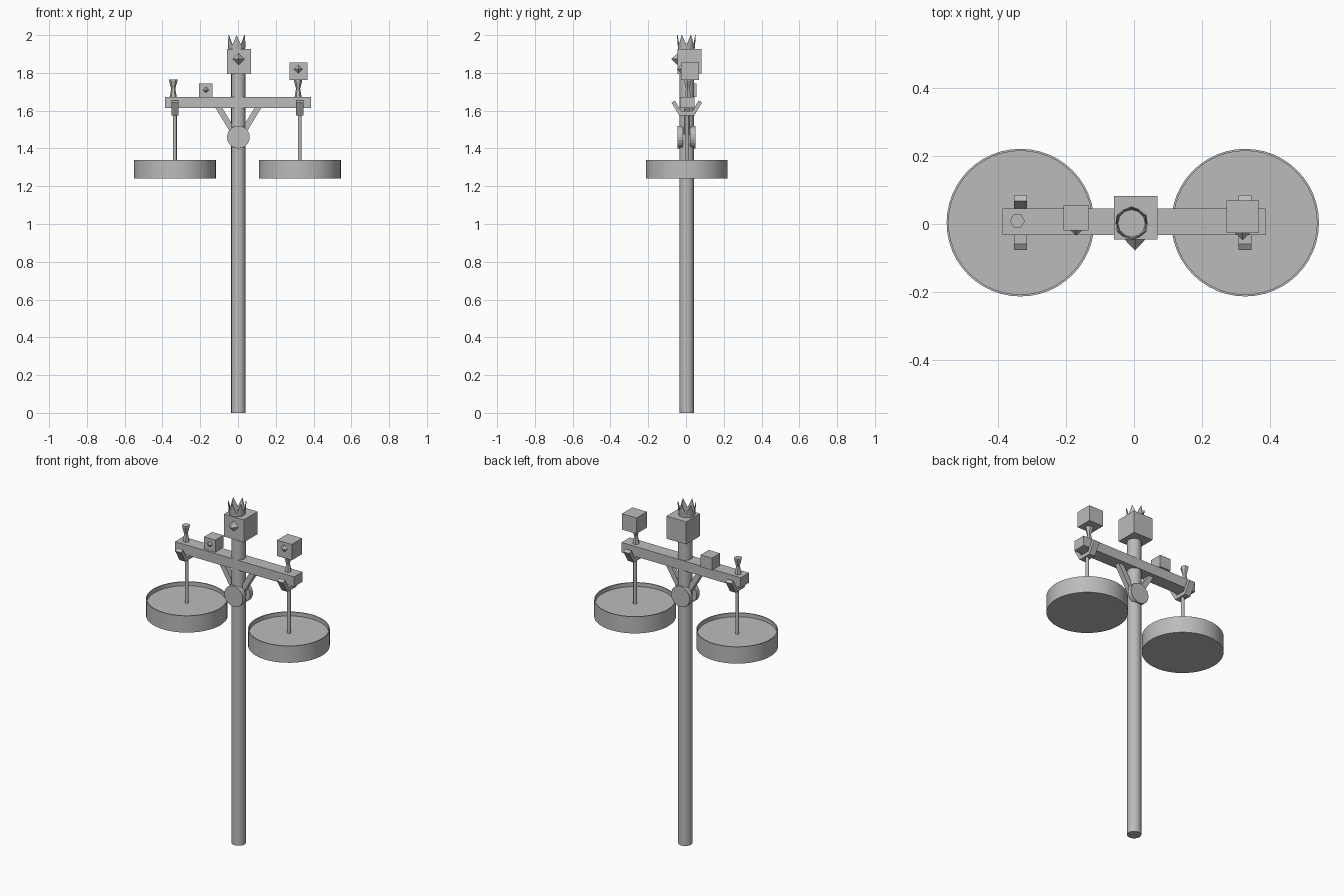
import bpy, bmesh, math
from mathutils import Vector

if "Cube" in bpy.data.objects:
    bpy.data.objects.remove(bpy.data.objects["Cube"])

grey = bpy.data.materials.new("plain grey")
grey.use_nodes = True
GREY = (0.5, 0.5, 0.5, 1)
grey.diffuse_color = GREY
grey.node_tree.nodes["Principled BSDF"].inputs["Base Color"].default_value = GREY


def finish(name, bm, smooth=False):
    bmesh.ops.recalc_face_normals(bm, faces=bm.faces)
    mesh = bpy.data.meshes.new(name)
    bm.to_mesh(mesh)
    bm.free()
    mesh.materials.append(grey)
    obj = bpy.data.objects.new(name, mesh)
    bpy.context.collection.objects.link(obj)
    if smooth:
        bpy.ops.object.select_all(action='DESELECT')
        obj.select_set(True)
        bpy.context.view_layer.objects.active = obj
        bpy.ops.object.shade_smooth_by_angle(angle=math.radians(35))
    return obj


def box(name, low, high):
    bm = bmesh.new()
    bmesh.ops.create_cube(bm, size=1)
    for v in bm.verts:
        v.co = [(a + b) / 2 + c * (b - a) for a, b, c in zip(low, high, v.co)]
    return finish(name, bm)


def lathe(name, x, y, profile, sides, smooth=True):
    """Closed solid turned about a vertical axis from (radius, z) pairs."""
    bm = bmesh.new()
    rings = []
    for r, z in profile:
        rings.append([bm.verts.new((x + r * math.cos(math.tau * i / sides),
                                    y + r * math.sin(math.tau * i / sides), z))
                      for i in range(sides)])
    for a, b in zip(rings, rings[1:]):
        for i in range(sides):
            j = (i + 1) % sides
            bm.faces.new((a[i], a[j], b[j], b[i]))
    bm.faces.new(rings[0])
    bm.faces.new(rings[-1])
    return finish(name, bm, smooth)


def extrude(name, outline, place, depth):
    """Prism from a 2D outline; place maps (u, v) to 3D."""
    bm = bmesh.new()
    face = bm.faces.new([bm.verts.new(place(u, v)) for u, v in outline])
    out = bmesh.ops.extrude_face_region(bm, geom=[face])
    bmesh.ops.translate(bm, vec=depth,
                        verts=[v for v in out["geom"] if isinstance(v, bmesh.types.BMVert)])
    return finish(name, bm)


def beak(name, x, y, z, size, length):
    bm = bmesh.new()
    tip = bm.verts.new((x, y - length, z))
    base = [bm.verts.new((x + dx * size, y, z + dz * size))
            for dx, dz in ((1, 0), (0, 1), (-1, 0), (0, -1))]
    for i in range(4):
        bm.faces.new((base[i], base[(i + 1) % 4], tip))
    bm.faces.new(base)
    return finish(name, bm)


# Upright and crossbeam
lathe("pole", 0.002, 0.004, [(0.038, 0), (0.038, 1.8)], 16)
box("crossbeam", (-0.386, -0.032, 1.614), (0.386, 0.045, 1.672))

# Head blocks with pointed beaks
box("main_head", (-0.059, -0.045, 1.794), (0.069, 0.083, 1.926))
beak("main_beak", 0.003, -0.045, 1.873, 0.031, 0.033)
box("small_head", (-0.207, -0.019, 1.672), (-0.134, 0.056, 1.743))
beak("small_beak", -0.17, -0.019, 1.71, 0.017, 0.015)
box("left_head", (0.272, -0.027, 1.762), (0.367, 0.069, 1.855))
beak("left_beak", 0.319, -0.027, 1.82, 0.022, 0.02)

# Crown: open flared ring with a zigzag top
bm = bmesh.new()
POINTS = 6
lower, upper = [], []
for i in range(POINTS * 2):
    a = math.pi * i / POINTS
    peak = i % 2 == 0
    for ring, r, z in ((lower, 0.04, 1.925),
                       (upper, 0.046 if peak else 0.043, 2.0 if peak else 1.947)):
        ring.append(bm.verts.new((-0.007 + r * math.sin(a), 0.002 - r * math.cos(a), z)))
for i in range(POINTS * 2):
    j = (i + 1) % (POINTS * 2)
    bm.faces.new((lower[i], lower[j], upper[j], upper[i]))
crown = finish("crown", bm)
wall = crown.modifiers.new("wall", 'SOLIDIFY')
wall.thickness = 0.004

# Hub discs on the front and back of the pole
for name, y0, y1 in (("front_hub", -0.044, -0.015), ("back_hub", 0.022, 0.05)):
    circle = [(0.06 * math.cos(math.tau * i / 24), 0.06 * math.sin(math.tau * i / 24))
              for i in range(24)]
    extrude(name, circle, lambda u, v: (0.002 + u, y0, 1.46 + v), Vector((0, y1 - y0, 0)))

for side, x in (("left", 0.327), ("right", -0.334)):
    s = 1 if x > 0 else -1
    # Slanted brace under the beam
    extrude(side + "_brace", [(0, 1.473), (0.0, 1.415), (0.122, 1.616), (0.086, 1.616)],
            lambda u, v: (0.002 + s * u, -0.01, v), Vector((0, 0.03, 0)))
    # Open cradle below the beam end
    cradle = [(0.081, 1.643), (0.04, 1.575), (-0.04, 1.575), (-0.081, 1.643),
              (-0.063, 1.654), (-0.029, 1.597), (0.029, 1.597), (0.063, 1.654)]
    extrude(side + "_cradle", cradle,
            lambda u, v: (x - 0.019, 0.004 + u, v), Vector((0.038, 0, 0)))
    # Hanging rod and shallow pan
    lathe(side + "_rod", x, 0.004, [(0.01, 1.3), (0.01, 1.59)], 12)
    lathe(side + "_pan", x, 0.004,
          [(0.217, 1.241), (0.217, 1.339), (0.211, 1.339), (0.211, 1.316)], 48)
    # Waisted finial on top of the beam
    lathe(side + "_finial", x - 0.009, 0.009,
          [(0.019, 1.67), (0.011, 1.717), (0.022, 1.757), (0.022, 1.765)], 6, False)
